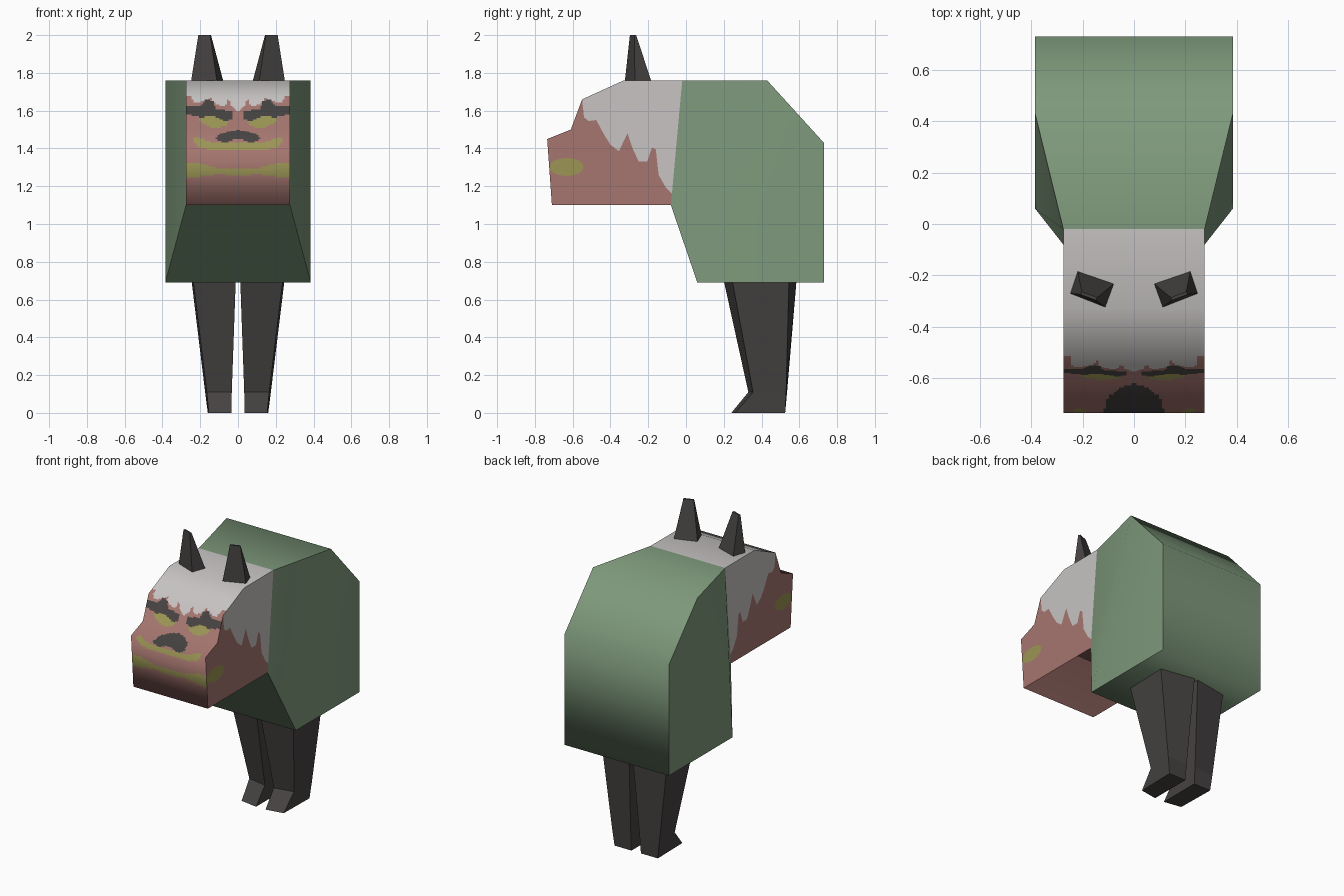
import bpy, bmesh, math
from mathutils import Vector
from mathutils.geometry import normal as face_normal

cube = bpy.data.objects.get("Cube")
if cube:
    bpy.data.objects.remove(cube)


def material(name, rgb):
    m = bpy.data.materials.new(name)
    m.use_nodes = True
    m.diffuse_color = (*rgb, 1)
    m.node_tree.nodes["Principled BSDF"].inputs["Base Color"].default_value = (*rgb, 1)
    return m


GREEN = material("moss_green", (0.21, 0.32, 0.20))
PINK = material("clay_pink", (0.38, 0.18, 0.16))
WHITE = material("pale_grey", (0.57, 0.55, 0.54))
DARK = material("charcoal", (0.06, 0.055, 0.053))
YELLOW = material("mustard", (0.33, 0.30, 0.09))


class Part:
    """Collects faces, each with a material and its vertex normals."""

    def __init__(self):
        self.verts, self.normals, self.faces, self.mats = [], [], [], []

    def add_verts(self, points, normals):
        start = len(self.verts)
        self.verts += [Vector(p) for p in points]
        self.normals += [Vector(n).normalized() for n in normals]
        return list(range(start, len(self.verts)))

    def add_face(self, ids, mat):
        n = face_normal([self.verts[i] for i in ids])
        if n.dot(self.normals[ids[0]]) < 0:
            ids = ids[::-1]
        self.faces.append(ids)
        self.mats.append(mat)

    def polygon(self, points, normals, mat):
        self.add_face(self.add_verts(points, normals), mat)

    def finish(self, name):
        used = list(dict.fromkeys(self.mats))
        mesh = bpy.data.meshes.new(name)
        mesh.from_pydata(self.verts, [], self.faces)
        for m in used:
            mesh.materials.append(m)
        for p, m in zip(mesh.polygons, self.mats):
            p.material_index = used.index(m)
            p.use_smooth = True
        mesh.normals_split_custom_set_from_vertices(self.normals)
        obj = bpy.data.objects.new(name, mesh)
        bpy.context.collection.objects.link(obj)


# Side outline of head and body: y, z, half width, starting under the neck
HW, BW = 0.275, 0.385
outline = [(-.08, 1.10, HW), (-.71, 1.10, HW), (-.735, 1.45, HW), (-.61, 1.50, HW),
           (-.55, 1.66, HW), (-.33, 1.76, HW), (-.02, 1.76, HW),
           (.43, 1.76, BW), (.73, 1.43, BW), (.73, .69, BW), (.06, .69, BW)]
COUNT = len(outline)


def segment_normal(i):
    a, b = outline[i % COUNT], outline[(i + 1) % COUNT]
    return Vector((0, a[1] - b[1], b[0] - a[0])).normalized()


corner_normals = [(segment_normal(i - 1) + segment_normal(i)).normalized() for i in range(COUNT)]


def wrap_strip(part, first, steps, columns, paint):
    """Skin the outline across the width, smooth along it."""
    rows = []
    for k, n in enumerate(steps):
        i, j = (first + k) % COUNT, (first + k + 1) % COUNT
        a, b = Vector(outline[i]), Vector(outline[j])
        for s in range(n + 1):
            if s == 0 and rows:
                continue
            y, z, w = a.lerp(b, s / n)
            nrm = corner_normals[i].lerp(corner_normals[j], s / n)
            pts = [(w * (2 * c / columns - 1), y, z) for c in range(columns + 1)]
            rows.append(part.add_verts(pts, [nrm] * len(pts)))
    for r, q in zip(rows, rows[1:]):
        for c in range(columns):
            ids = [r[c], r[c + 1], q[c + 1], q[c]]
            mid = sum((part.verts[v] for v in ids), Vector()) / 4
            part.add_face(ids, paint(abs(mid.x), mid.z))


def inside(x, z, poly):
    hit = False
    for (x1, z1), (x2, z2) in zip(poly, poly[1:] + poly[:1]):
        if (z1 > z) != (z2 > z) and x < x1 + (z - z1) * (x2 - x1) / (z2 - z1):
            hit = not hit
    return hit


# Mirrored face paint, as half shapes in x, z
brow = [(.28, 1.625), (.2, 1.62), (.17, 1.66), (.13, 1.65), (.12, 1.61), (.03, 1.595),
        (.03, 1.56), (.06, 1.54), (.12, 1.57), (.2, 1.565), (.28, 1.585)]
eye = [(.21, 1.56), (.14, 1.58), (.05, 1.55), (.06, 1.52), (.13, 1.505), (.19, 1.53)]
nose = [(-.01, 1.497), (.04, 1.492), (.10, 1.475), (.12, 1.45), (.07, 1.425), (.03, 1.445), (-.01, 1.45)]
muzzle_line = [(.24, 1.46), (.2, 1.455), (.13, 1.43), (-.01, 1.43), (-.01, 1.395), (.1, 1.39),
               (.2, 1.40), (.23, 1.43)]
mouth_band = [(.28, 1.325), (.2, 1.32), (.08, 1.29), (-.01, 1.30), (-.01, 1.25), (.1, 1.265),
              (.2, 1.25), (.28, 1.245)]
hair = [(-.01, 1.8), (-.01, 1.59), (.03, 1.615), (.05, 1.67), (.07, 1.62), (.12, 1.635),
        (.145, 1.67), (.17, 1.65), (.235, 1.64), (.245, 1.675), (.28, 1.675), (.28, 1.8)]
layers = [(DARK, brow), (DARK, nose), (YELLOW, eye), (YELLOW, muzzle_line),
          (YELLOW, mouth_band), (WHITE, hair)]


def face_paint(x, z):
    return next((m for m, poly in layers if inside(x, z, poly)), PINK)


# Head: painted skin, two-tone cheeks and a cheek spot on each side
head = Part()
wrap_strip(head, 0, [1, 36, 14, 18, 24, 1], 56, face_paint)
fringe = [(-.54, 1.565), (-.515, 1.545), (-.475, 1.55), (-.435, 1.475), (-.40, 1.42),
          (-.355, 1.385), (-.31, 1.48), (-.285, 1.405), (-.25, 1.33), (-.205, 1.33),
          (-.18, 1.405), (-.16, 1.395), (-.145, 1.26), (-.105, 1.19), (-.0745, 1.16)]
flat = [(y, z) for y, z, w in outline]
lower = flat[0:5] + fringe
upper = flat[4:7] + fringe[::-1]
spot = [(-.632 + .091 * math.cos(t), 1.302 + .048 * math.sin(t))
        for t in (math.tau * k / 16 for k in range(16))]
for side in (1, -1):
    for shape, x, mat in ((lower, HW, PINK), (upper, HW, WHITE), (spot, HW + .002, YELLOW)):
        head.polygon([(side * x, y, z) for y, z in shape], [(side, 0, 0)] * len(shape), mat)
head.finish("head")

# Body: tapered hump that narrows to the neck
body = Part()
wrap_strip(body, 6, [1] * 5, 1, lambda x, z: GREEN)
for side in (1, -1):
    ids = [6, 7, 8, 9, 10, 0]
    pts = [(side * outline[i][2], outline[i][0], outline[i][1]) for i in ids]
    nrm = [(side, -.24 if i in (0, 6) else -.1 if i in (7, 10) else 0, 0) for i in ids]
    v = body.add_verts(pts, nrm)
    body.add_face([v[0], v[1], v[4], v[5]], GREEN)
    body.add_face(v[1:5], GREEN)
body.finish("body")


def loft(name, rings, side, mat):
    """Closed flat-sided limb through rings of (z, corner points)."""
    bm = bmesh.new()
    loops = [[bm.verts.new((side * x, y, z)) for x, y in pts] for z, pts in rings]
    for a, b in zip(loops, loops[1:]):
        for k in range(4):
            n = (k + 1) % 4
            bm.faces.new((a[k], a[n], b[n], b[k]))
    bm.faces.new(loops[0])
    bm.faces.new(loops[-1])
    bmesh.ops.recalc_face_normals(bm, faces=bm.faces)
    mesh = bpy.data.meshes.new(name)
    bm.to_mesh(mesh)
    bm.free()
    mesh.materials.append(mat)
    bpy.context.collection.objects.link(bpy.data.objects.new(name, mesh))


# Ears and legs, mirrored
ear = [(1.745, [(.075, -.23), (.22, -.18), (.25, -.27), (.11, -.325)]),
       (2.0, [(.143, -.286), (.203, -.264), (.21, -.274), (.148, -.297)])]
leg = [(0, [(.035, .24), (.155, .26), (.16, .525), (.035, .525)]),
       (.11, [(.033, .33), (.165, .355), (.174, .53), (.033, .535)]),
       (.70, [(.012, .2), (.237, .245), (.246, .545), (.012, .585)])]
for label, side in (("left", 1), ("right", -1)):
    loft(label + "_ear", ear, side, DARK)
    loft(label + "_leg", leg, side, DARK)
